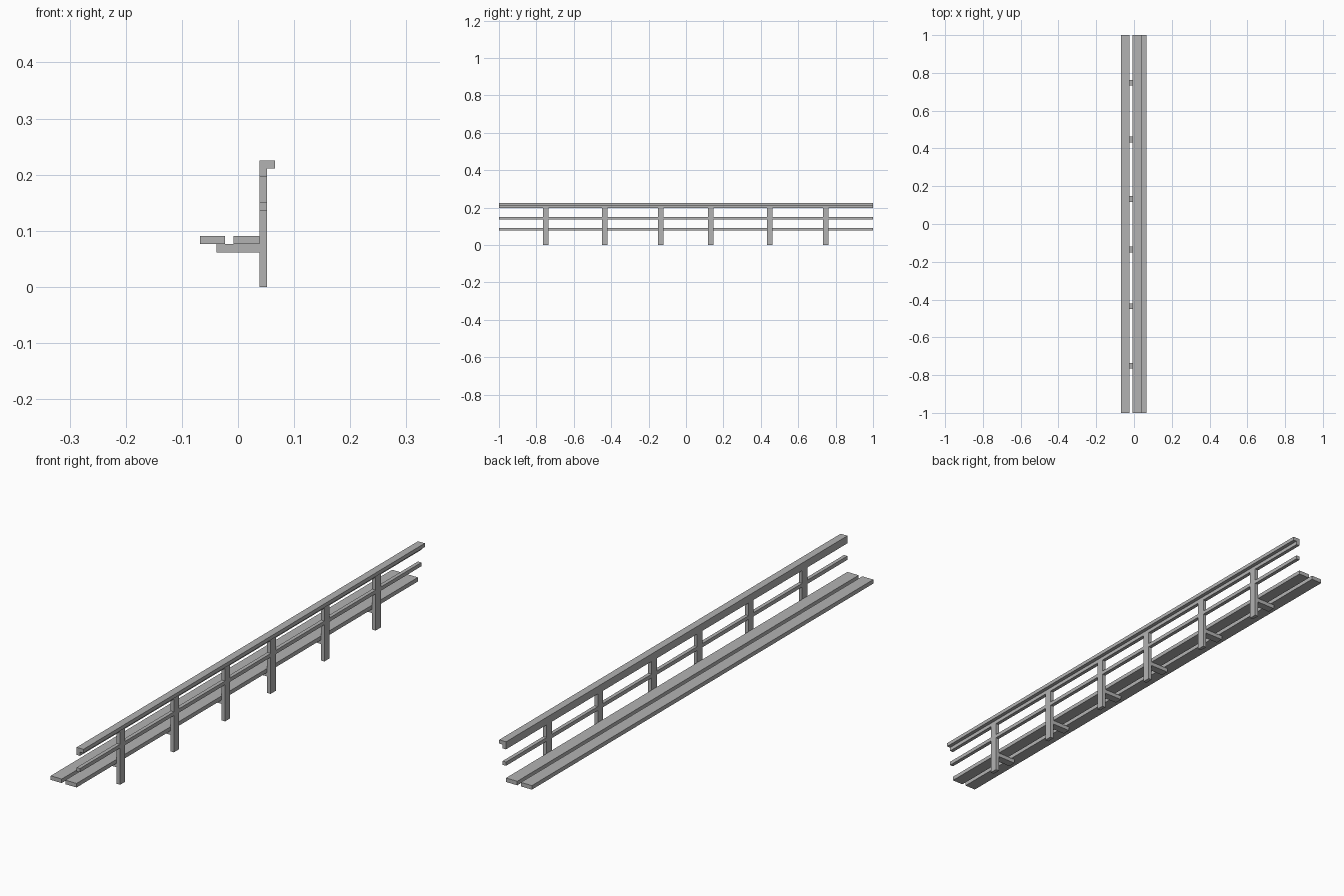
import bpy
import bmesh

if "Cube" in bpy.data.objects:
    bpy.data.objects.remove(bpy.data.objects["Cube"])

grey = bpy.data.materials.new("plain grey")
grey.use_nodes = True
colour = (0.45, 0.45, 0.45, 1)
grey.diffuse_color = colour
grey.node_tree.nodes["Principled BSDF"].inputs["Base Color"].default_value = colour


def extrude_profile(name, profile, y0, y1):
    """Extrude an (x, z) outline along y."""
    bm = bmesh.new()
    face = bm.faces.new([bm.verts.new((x, y0, z)) for x, z in profile])
    result = bmesh.ops.extrude_face_region(bm, geom=[face])
    moved = [v for v in result["geom"] if isinstance(v, bmesh.types.BMVert)]
    bmesh.ops.translate(bm, verts=moved, vec=(0, y1 - y0, 0))
    bmesh.ops.recalc_face_normals(bm, faces=bm.faces)
    mesh = bpy.data.meshes.new(name)
    bm.to_mesh(mesh)
    bm.free()
    mesh.materials.append(grey)
    obj = bpy.data.objects.new(name, mesh)
    bpy.context.collection.objects.link(obj)
    return obj


def bar(name, x0, x1, z0, z1, y0=-1, y1=1):
    return extrude_profile(name, [(x0, z0), (x1, z0), (x1, z1), (x0, z1)], y0, y1)


BACK, FRONT = 0.038, 0.052   # faces of the posts

# Seat planks
bar("outer_seat_plank", -0.068, -0.023, 0.076, 0.091)
bar("inner_seat_plank", -0.008, BACK, 0.076, 0.091)

# Rails: a square middle rail and an L-shaped top rail
bar("middle_rail", BACK, FRONT, 0.136, 0.150)
extrude_profile("top_rail", [(BACK, 0.197), (FRONT, 0.197), (FRONT, 0.211),
                             (0.066, 0.211), (0.066, 0.225), (BACK, 0.225)], -1, 1)

# Two identical sections of three posts, each post with a seat bracket
half = 0.015
for section in (-0.75, 0.132):
    for step in (0, 0.315, 0.615):
        y = section + step
        bar("post", BACK, FRONT, 0, 0.197, y - half, y + half)
        bar("seat_bracket", -0.038, BACK, 0.061, 0.076, y - half, y + half)
